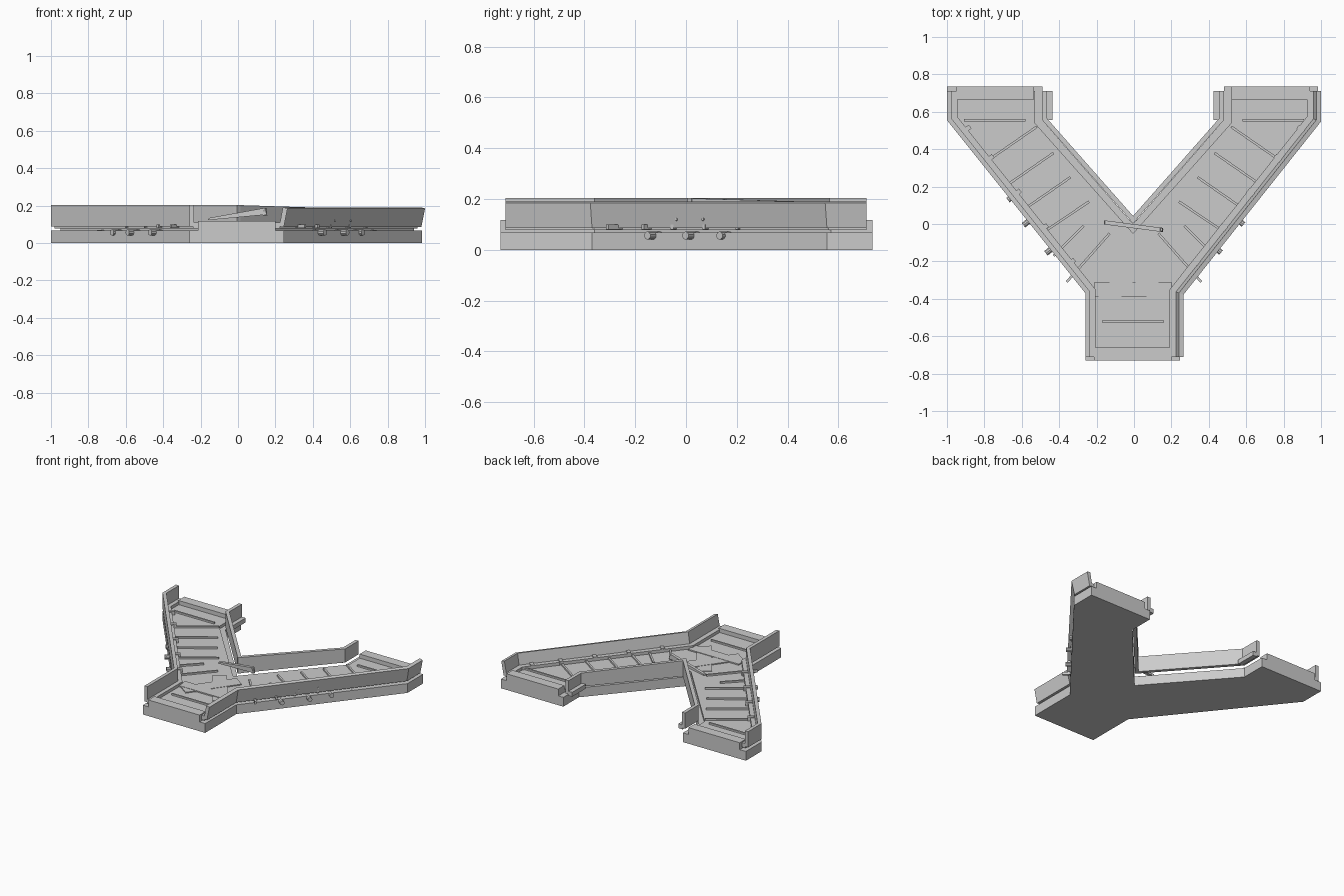
import bpy, bmesh, math
from mathutils import Vector

if "Cube" in bpy.data.objects:
    bpy.data.objects.remove(bpy.data.objects["Cube"])


def make(name, verts, faces):
    me = bpy.data.meshes.new(name)
    me.from_pydata(verts, [], faces)
    bm = bmesh.new()
    bm.from_mesh(me)
    bmesh.ops.recalc_face_normals(bm, faces=bm.faces)
    bm.to_mesh(me)
    bm.free()
    ob = bpy.data.objects.new(name, me)
    bpy.context.collection.objects.link(ob)
    return ob


def prism(name, pts, z0, z1):
    n = len(pts)
    v = [(x, y, z) for z in (z0, z1) for x, y in pts]
    f = [tuple(range(n)), tuple(range(n, 2 * n))]
    f += [(i, (i + 1) % n, n + (i + 1) % n, n + i) for i in range(n)]
    return make(name, v, f)


def box(name, x0, x1, y0, y1, z0, z1):
    return prism(name, [(x0, y0), (x1, y0), (x1, y1), (x0, y1)], z0, z1)


def strip(name, a, b, width, z0, z1):
    a, b = Vector(a), Vector(b)
    d = (b - a).normalized() * width / 2
    n = Vector((-d.y, d.x))
    return prism(name, [tuple(p) for p in (a - n, b - n, b + n, a + n)], z0, z1)


def sweep(name, path, section, side=1, drops=None):
    # section holds (inward offset, z); drops lowers the top per path point
    P = [Vector(p) for p in path]
    N = []
    for a, b in zip(P, P[1:]):
        d = (b - a).normalized()
        N.append(Vector((d.y, -d.x)) * side)
    k, v, f = len(section), [], []
    for i, p in enumerate(P):
        n1, n2 = N[max(i - 1, 0)], N[min(i, len(N) - 1)]
        m = (n1 + n2) / (1 + n1.dot(n2))
        drop = drops[i] if drops else 0
        for off, z in section:
            q = p + m * off
            v.append((q.x, q.y, z - (drop if z > 0.15 else 0)))
    for i in range(len(P) - 1):
        for j in range(k):
            j2 = (j + 1) % k
            f.append((i * k + j, i * k + j2, (i + 1) * k + j2, (i + 1) * k + j))
    f += [tuple(range(k)), tuple(range(len(v) - k, len(v)))]
    return make(name, v, f)


def rod(name, a, b, r, sides=10):
    a, b = Vector(a), Vector(b)
    bpy.ops.mesh.primitive_cylinder_add(vertices=sides, radius=r, depth=(b - a).length,
                                        location=(a + b) / 2)
    ob = bpy.context.object
    ob.name = name
    ob.rotation_euler = (b - a).to_track_quat('Z', 'Y').to_euler()
    return ob


# Y-shaped base
outline = [(-0.26, -0.73), (0.245, -0.73), (0.245, -0.37), (0.985, 0.555), (0.985, 0.735),
           (0.48, 0.735), (0.48, 0.555), (-0.005, 0.0), (-0.49, 0.555), (-0.49, 0.735),
           (-1.0, 0.735), (-1.0, 0.555), (-0.26, -0.37)]
prism("base", outline, 0, 0.068)

# belt bed, inset from the base
bed = [(-0.21, -0.71), (0.2, -0.71), (0.2, -0.36), (0.94, 0.57), (0.94, 0.71), (0.52, 0.71),
       (0.52, 0.54), (-0.005, -0.05), (-0.53, 0.54), (-0.53, 0.71), (-0.95, 0.71),
       (-0.95, 0.57), (-0.21, -0.36)]
prism("belt_bed", bed, 0.06, 0.088)

# side rails with the inner ledges
left = [(-0.26, -0.71), (-0.26, -0.37), (-1.0, 0.555), (-1.0, 0.71)]
right = [(0.245, -0.71), (0.245, -0.37), (0.98, 0.555), (0.98, 0.71)]
inner_l = [(-0.49, 0.71), (-0.49, 0.555), (-0.005, 0.005)]
inner_r = [(0.48, 0.71), (0.48, 0.555), (-0.005, 0.005)]
upright = [(0, 0.088), (0, 0.203), (0.025, 0.203), (0.025, 0.088)]
leaning = [(0, 0.085), (-0.02, 0.185), (0.005, 0.191), (0.025, 0.088)]
ledge = [(0.02, 0.078), (0.02, 0.11), (0.055, 0.11), (0.055, 0.078)]
sweep("left_rail", left, upright)
sweep("right_rail", right, leaning, -1)
sweep("inner_left_rail", inner_l, upright, -1)
sweep("inner_right_rail", inner_r, upright, 1, (0.016, 0.016, 0))
sweep("left_ledge", left, ledge)
sweep("right_ledge", right, ledge, -1)
sweep("inner_left_ledge", inner_l[:2], ledge, -1)
sweep("inner_right_ledge", inner_r[:2], ledge, 1)

# bars across the three belt mouths
for tag, x0, x1, y0, y1 in (("front", -0.215, 0.2, -0.73, -0.66),
                            ("left", -0.95, -0.535, 0.665, 0.735),
                            ("right", 0.52, 0.94, 0.665, 0.735)):
    box(tag + "_end_bar", x0, x1, y0, y1, 0.066, 0.118)

# belt slats
box("front_slat", -0.17, 0.16, -0.527, -0.515, 0.08, 0.1)
slats = [((-0.78, 0.34), (-0.52, 0.52)), ((-0.69, 0.2), (-0.43, 0.38)),
         ((-0.6, 0.07), (-0.34, 0.25)), ((-0.5, -0.055), (-0.24, 0.12)),
         ((-0.43, -0.17), (-0.27, -0.01)), ((-0.36, -0.31), (-0.13, -0.05)),
         ((-0.91, 0.555), (-0.58, 0.555))]
for s in (1, -1):
    for a, b in slats:
        strip("slat", (a[0] * s, a[1]), (b[0] * s, b[1]), 0.013, 0.08, 0.1)

# overlapping wear plates at the junction
for s in (1, -1):
    strip("junction_plate", (-0.15 * s, -0.42), (0.08 * s, -0.1), 0.1, 0.085, 0.094 + s * 0.001)
box("junction_cross_plate", -0.21, 0.2, -0.39, -0.31, 0.085, 0.097)

# roller ends and ledge brackets along the outer slopes
for s in (-1, 1):
    for x, y, out, r in ((0.45, -0.14, 0.035, 0.016), (0.57, 0.01, 0.035, 0.016),
                         (0.665, 0.135, 0.02, 0.016), (0.75, 0.255, 0.01, 0.013)):
        d = Vector((0.78 * s, -0.62, 0))
        c = Vector((x * s, y, 0.056))
        rod("roller_end", c - d * 0.06, c + d * (out - (0.015 if s > 0 else 0.008)), r)
    for t in (0.15, 0.35, 0.55, 0.75, 0.92):
        p = Vector((0.26 * s, -0.37)).lerp(Vector((0.985 * s, 0.555)), t)
        d = Vector((-0.78 * s, 0.62))
        strip("ledge_bracket", p + d * 0.02, p + d * 0.065, 0.025, 0.09, 0.118)
    for x, y in ((0.515, -0.035), (0.6, 0.07)):
        c = Vector((x * s, y, 0.12))
        rod("rail_bolt", c - d.to_3d() * -0.01, c - d.to_3d() * 0.008, 0.006, 6)

# sloping diverter arm with pivot pin
prof = [(-0.16, 0.122), (0.135, 0.15), (0.155, 0.152), (0.14, 0.187), (-0.155, 0.134)]
v = [(x, -0.012 - 0.13 * x + o, z) for o in (-0.011, 0.011) for x, z in prof]
make("diverter_arm", v, [(0, 1, 2, 3, 4), (5, 6, 7, 8, 9)] +
     [(i, (i + 1) % 5, 5 + (i + 1) % 5, 5 + i) for i in range(5)])
rod("diverter_pin", (0.145, -0.03, 0.145), (0.14, -0.03, 0.185), 0.012)
